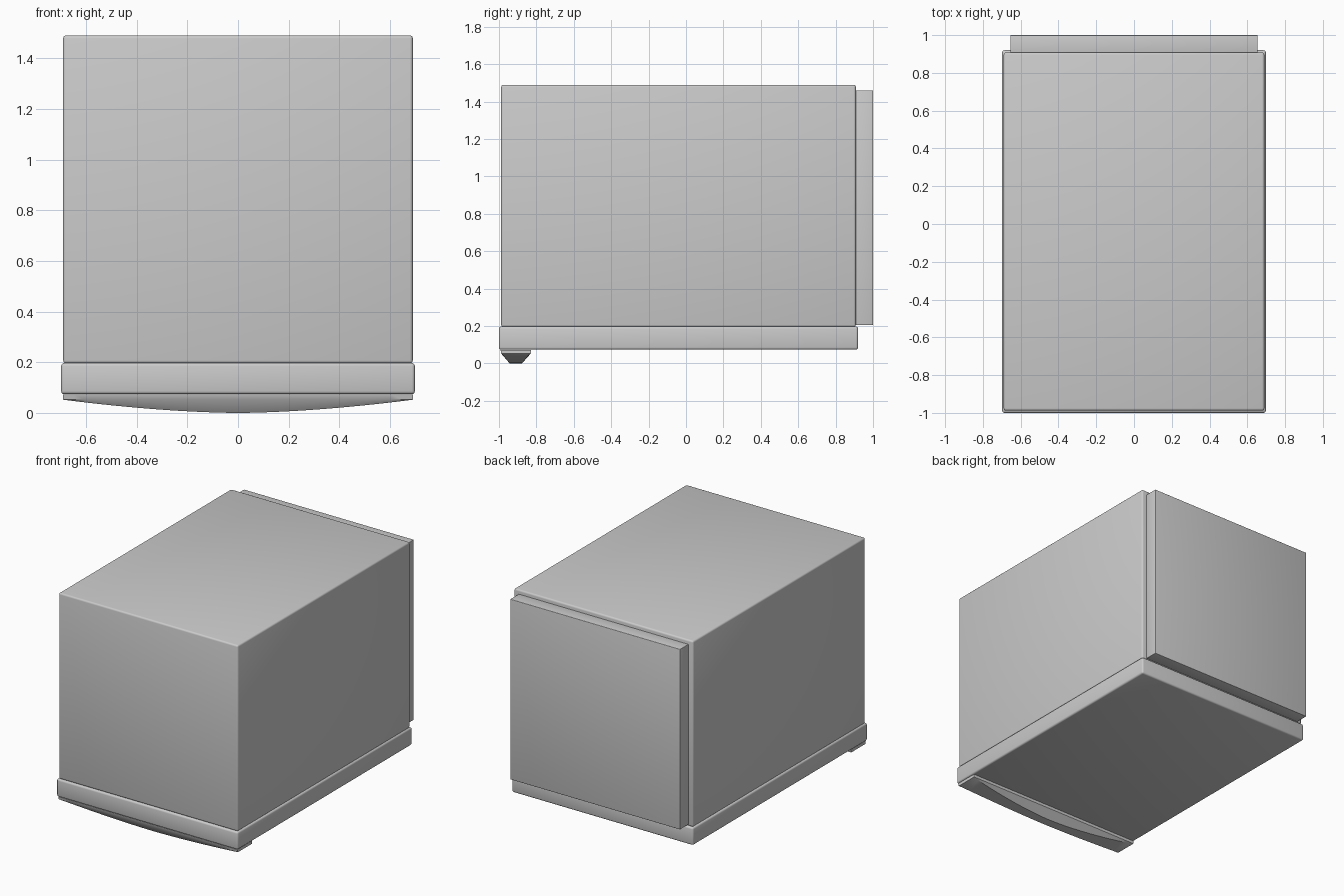
import bpy, bmesh

if "Cube" in bpy.data.objects:
    bpy.data.objects.remove(bpy.data.objects["Cube"])


def smooth(ob):
    bpy.ops.object.select_all(action='DESELECT')
    ob.select_set(True)
    bpy.context.view_layer.objects.active = ob
    bpy.ops.object.shade_smooth_by_angle(angle=0.6)


def add_object(name, bm):
    bmesh.ops.recalc_face_normals(bm, faces=bm.faces)
    me = bpy.data.meshes.new(name)
    bm.to_mesh(me)
    bm.free()
    ob = bpy.data.objects.new(name, me)
    bpy.context.collection.objects.link(ob)
    return ob


def box(name, half_width, y0, y1, z0, z1, radius):
    """Rounded box, centred on x = 0."""
    bm = bmesh.new()
    bmesh.ops.create_cube(bm, size=1)
    for v in bm.verts:
        v.co = (v.co.x * 2 * half_width,
                y0 + (v.co.y + 0.5) * (y1 - y0),
                z0 + (v.co.z + 0.5) * (z1 - z0))
    bmesh.ops.bevel(bm, geom=list(bm.edges), offset=radius, segments=3,
                    profile=0.5, affect='EDGES')
    ob = add_object(name, bm)
    smooth(ob)
    return ob


# Main cabinet, plinth and rear panel
box("cabinet", 0.69, -0.988, 0.908, 0.195, 1.49, 0.012)
box("base_plinth", 0.698, -1.0, 0.92, 0.074, 0.197, 0.012)
box("back_panel", 0.654, 0.905, 1.0, 0.205, 1.46, 0.003)

# Bowed lip under the front: a section lofted across x, deepest and
# narrowest at the middle
bm = bmesh.new()
rings = []
STEPS = 32
for i in range(STEPS + 1):
    t = -1 + 2 * i / STEPS
    z = 0.003 + 0.052 * abs(t) ** 1.7
    taper = 0.042 * (0.055 - z) / 0.052
    section = [(-0.992, 0.076), (-0.988, 0.056), (-0.985 + taper, z),
               (-0.835 - taper, z), (-0.83, 0.056), (-0.83, 0.076)]
    rings.append([bm.verts.new((0.69 * t, y, h)) for y, h in section])
for a, b in zip(rings, rings[1:]):
    for j in range(len(a)):
        k = (j + 1) % len(a)
        bm.faces.new((a[j], a[k], b[k], b[j]))
bm.faces.new(rings[0])
bm.faces.new(rings[-1])
lip = add_object("front_lip", bm)
lip.location.z = -0.003
lip.data.update()
smooth(lip)
